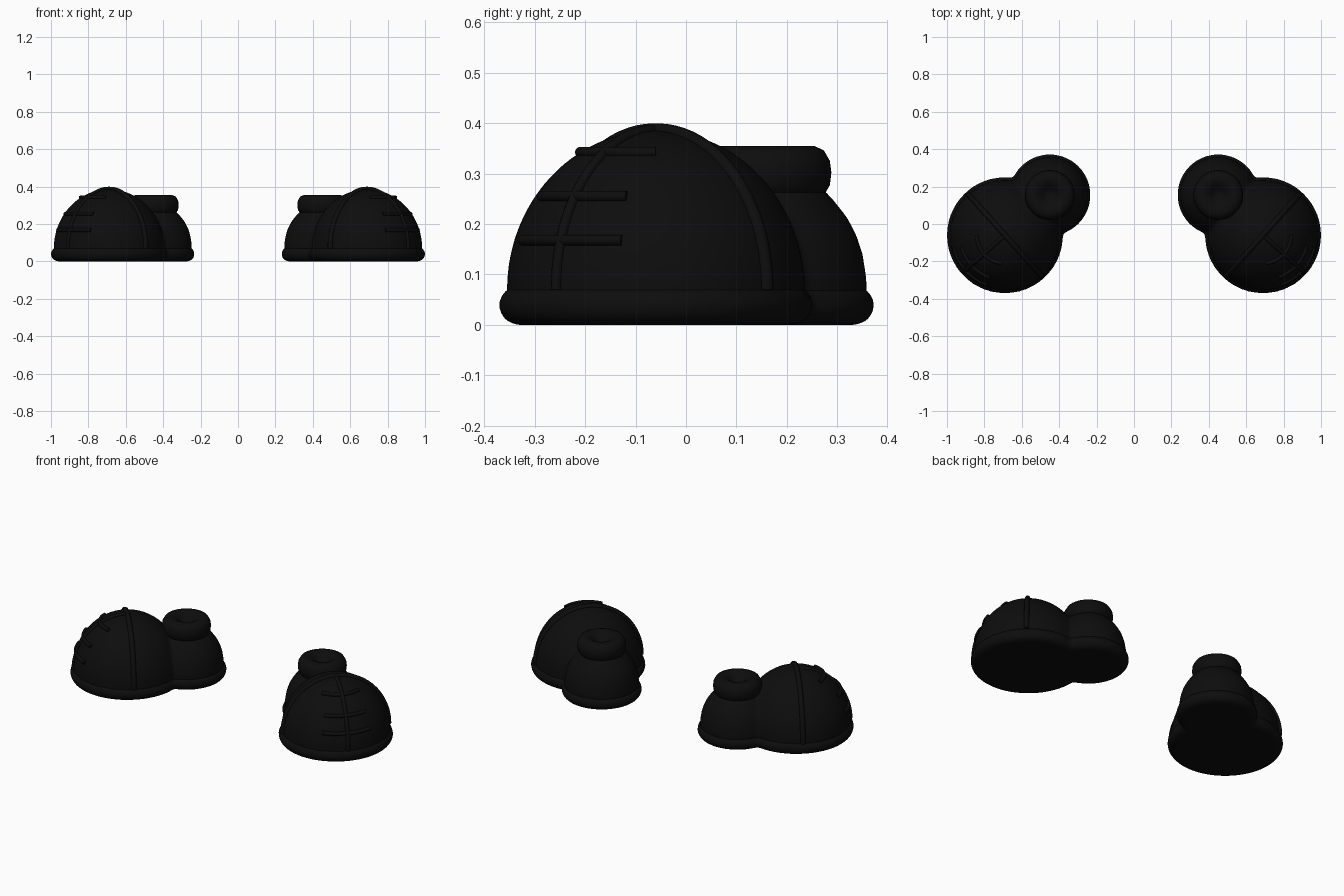
import bpy, bmesh, math
from mathutils import Vector, Matrix

if "Cube" in bpy.data.objects:
    bpy.data.objects.remove(bpy.data.objects["Cube"])

TOE, HEEL = (0.69, -0.06), (0.45, 0.155)
BASE_Z, DOME_R, DOME_H = 0.07, 0.295, 0.316
AXIS = math.atan2(TOE[1] - HEEL[1], TOE[0] - HEEL[0])

black = bpy.data.materials.new("black")
black.diffuse_color = (0.004, 0.004, 0.004, 1)
black.use_nodes = True
black.node_tree.nodes["Principled BSDF"].inputs["Base Color"].default_value = black.diffuse_color


def add_lathe(bm, profile, centre, steps=64):
    """Spin a closed (r, z) profile around a vertical axis."""
    verts = [bm.verts.new((centre[0] + r, centre[1], z)) for r, z in profile]
    edges = [bm.edges.new(p) for p in zip(verts, verts[1:])]
    bmesh.ops.spin(bm, geom=verts + edges, cent=(*centre, 0), axis=(0, 0, 1),
                   angle=2 * math.pi, steps=steps)


def lathe_object(name, parts, blend=0):
    """Lathes in one object; blend > 0 fuses them with soft fillets."""
    bm = bmesh.new()
    for profile, centre in parts:
        part = bmesh.new()
        add_lathe(part, profile, centre)
        bmesh.ops.remove_doubles(part, verts=part.verts, dist=1e-5)
        bmesh.ops.recalc_face_normals(part, faces=part.faces)
        tmp = bpy.data.meshes.new("tmp")
        part.to_mesh(tmp)
        part.free()
        bm.from_mesh(tmp)
        bpy.data.meshes.remove(tmp)
    mesh = bpy.data.meshes.new(name)
    for f in bm.faces:
        f.smooth = True
    bm.to_mesh(mesh)
    bm.free()
    ob = bpy.data.objects.new(name, mesh)
    bpy.context.collection.objects.link(ob)
    mesh.materials.append(black)
    if blend:
        re = ob.modifiers.new("fuse", 'REMESH')
        re.mode, re.voxel_size, re.use_smooth_shade = 'VOXEL', 0.01, True
        sm = ob.modifiers.new("soften", 'SMOOTH')
        sm.factor, sm.iterations = 0.5, blend
    return ob


def cord(name, points, radius):
    """Raised round cord through the points."""
    cu = bpy.data.curves.new(name, 'CURVE')
    cu.dimensions = '3D'
    cu.bevel_depth, cu.bevel_resolution, cu.use_fill_caps = radius, 3, True
    sp = cu.splines.new('POLY')
    sp.points.add(len(points) - 1)
    for p, co in zip(sp.points, points):
        p.co = (*co, 1)
    sp.use_smooth = True
    cu.materials.append(black)
    ob = bpy.data.objects.new(name, cu)
    bpy.context.collection.objects.link(ob)


def dome_point(side, azimuth, z):
    """Point on the toe dome at an azimuth measured from the shoe axis."""
    r = DOME_R * math.sqrt(max(0, 1 - ((z - BASE_Z) / DOME_H) ** 2))
    a = AXIS + azimuth
    return (side * (TOE[0] + r * math.cos(a)), TOE[1] + r * math.sin(a), z)


def meridian(side, azimuth, n=20):
    return [dome_point(side, azimuth, BASE_Z + DOME_H * math.sin(i / n * math.pi / 2))
            for i in range(n + 1)]


def sole_profile(r):
    e = 0.039
    arc = [(r - e + e * math.cos(a), e + e * math.sin(a))
           for a in [math.radians(-90 + 18 * i) for i in range(11)]]
    return [(0, 0)] + arc + [(0, 2 * e)]


dome = [(0, 0.04), (DOME_R, 0.04)] + [
    (DOME_R * math.cos(a), BASE_Z + DOME_H * math.sin(a))
    for a in [math.pi / 2 * i / 20 for i in range(20)]] + [(0, BASE_Z + DOME_H)]
heel = [(0, 0.04), (0.202, 0.04), (0.203, 0.09), (0.195, 0.14), (0.182, 0.18),
        (0.163, 0.215), (0.135, 0.25), (0.1, 0.285), (0, 0.29)]
collar = [(0, 0.25), (0.10, 0.248), (0.118, 0.256), (0.13, 0.277), (0.133, 0.302),
          (0.13, 0.325), (0.118, 0.346), (0.098, 0.355), (0.075, 0.354),
          (0.055, 0.345), (0.04, 0.33), (0.025, 0.318), (0, 0.313)]

for side, label in ((1, "right"), (-1, "left")):
    toe_c, heel_c = (side * TOE[0], TOE[1]), (side * HEEL[0], HEEL[1])
    # sole, upper and ankle collar
    lathe_object(label + "_sole", [(sole_profile(0.311), toe_c),
                                   (sole_profile(0.218), heel_c)], 6)
    lathe_object(label + "_upper", [(dome, toe_c), (heel, heel_c)], 6)
    lathe_object(label + "_collar", [(collar, heel_c)])
    # band across the dome and seam down the toe
    band = meridian(side, math.pi / 2) + meridian(side, -math.pi / 2)[-2::-1]
    cord(label + "_band", band, 0.014)
    cord(label + "_toe_seam", meridian(side, 0), 0.011)
    # laces crossing the seam
    for i, (z, half) in enumerate(((0.168, 28), (0.255, 28), (0.342, 42))):
        pts = [dome_point(side, math.radians(half * t / 6), z) for t in range(-6, 7)]
        cord(f"{label}_lace_{i + 1}", pts, 0.011)
